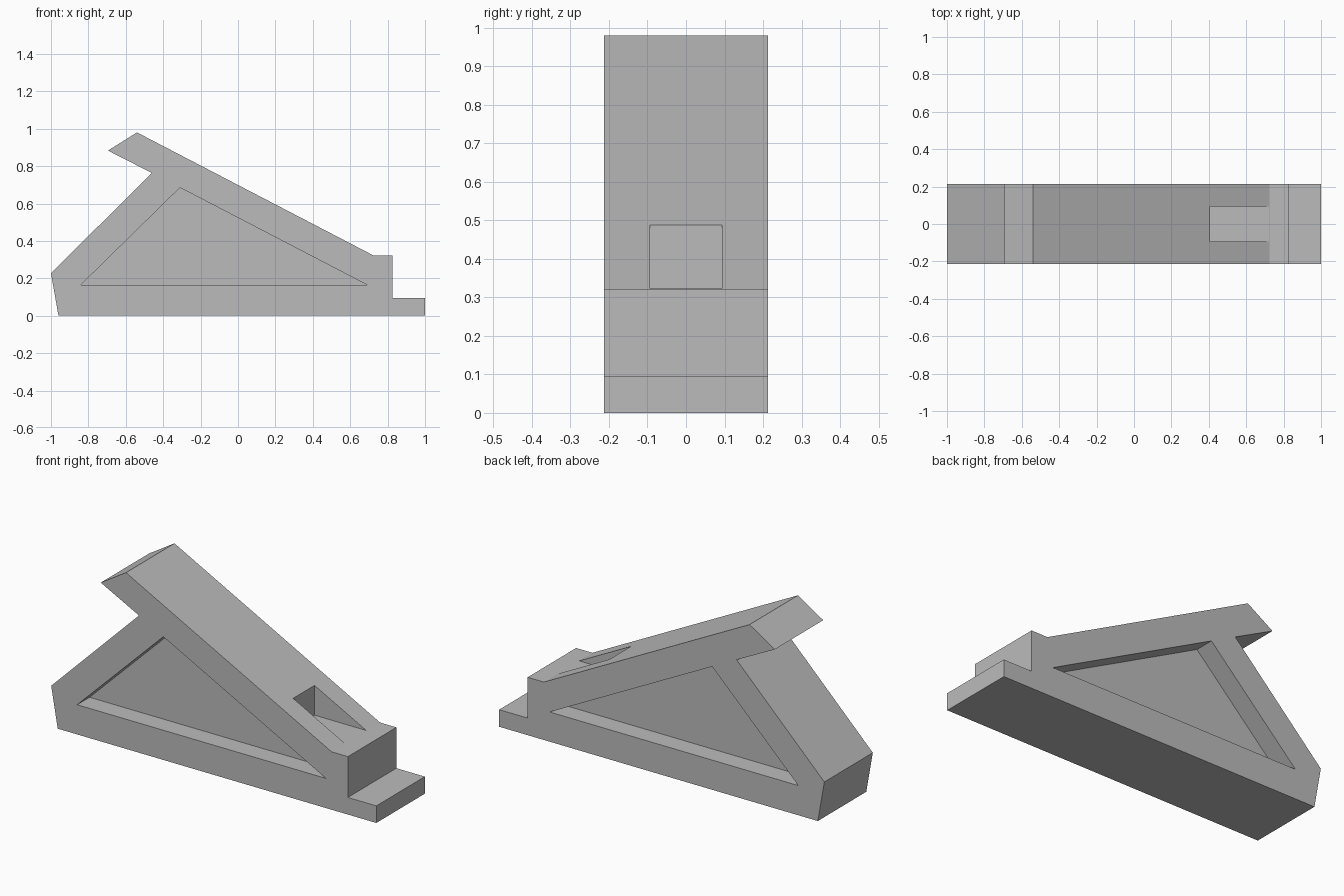
import bpy
import bmesh

cube = bpy.data.objects.get("Cube")
if cube:
    bpy.data.objects.remove(cube, do_unlink=True)

HALF_WIDTH = 0.213   # half the thickness of the wedge
WEB_HALF = 0.104     # half the thickness left between the side pockets

grey = bpy.data.materials.new("plain_grey")
grey.use_nodes = True
colour = (0.5, 0.5, 0.5, 1)
grey.diffuse_color = colour
grey.node_tree.nodes["Principled BSDF"].inputs["Base Color"].default_value = colour


def prism(name, profile, y0, y1):
    """Extrude an x-z outline from y0 to y1."""
    bm = bmesh.new()
    face = bm.faces.new([bm.verts.new((x, y0, z)) for x, z in profile])
    result = bmesh.ops.extrude_face_region(bm, geom=[face])
    moved = [v for v in result["geom"] if isinstance(v, bmesh.types.BMVert)]
    bmesh.ops.translate(bm, verts=moved, vec=(0, y1 - y0, 0))
    bmesh.ops.recalc_face_normals(bm, faces=bm.faces)
    mesh = bpy.data.meshes.new(name)
    bm.to_mesh(mesh)
    bm.free()
    mesh.materials.append(grey)
    obj = bpy.data.objects.new(name, mesh)
    bpy.context.collection.objects.link(obj)
    return obj


def cut(target, cutter):
    """Subtract the cutter from the target, then discard it."""
    cutter.hide_render = True
    mod = target.modifiers.new("cut", "BOOLEAN")
    mod.operation = "DIFFERENCE"
    mod.solver = "EXACT"
    mod.object = cutter
    bpy.context.view_layer.objects.active = target
    bpy.ops.object.modifier_apply(modifier=mod.name)
    bpy.data.objects.remove(cutter, do_unlink=True)


# Wedge body with overhanging top lip and stepped toe
body = prism("wedge_body", [
    (-0.96, 0), (1, 0), (1, 0.095), (0.825, 0.095), (0.825, 0.322),
    (0.725, 0.322), (-0.54, 0.98), (-0.695, 0.883), (-0.46, 0.763),
    (-1, 0.228)], -HALF_WIDTH, HALF_WIDTH)

# Triangular pockets in both sides
triangle = [(-0.84, 0.165), (0.69, 0.165), (-0.31, 0.685)]
for side in (-1, 1):
    cut(body, prism("pocket_cutter", triangle, side * WEB_HALF, side * 0.3))

# Square notch low on the slope, its floor level with the toe block
notch = [(0.405, 0.323), (0.9, 0.323), (0.9, 0.6), (0.405, 0.6)]
cut(body, prism("notch_cutter", notch, -0.094, 0.094))
